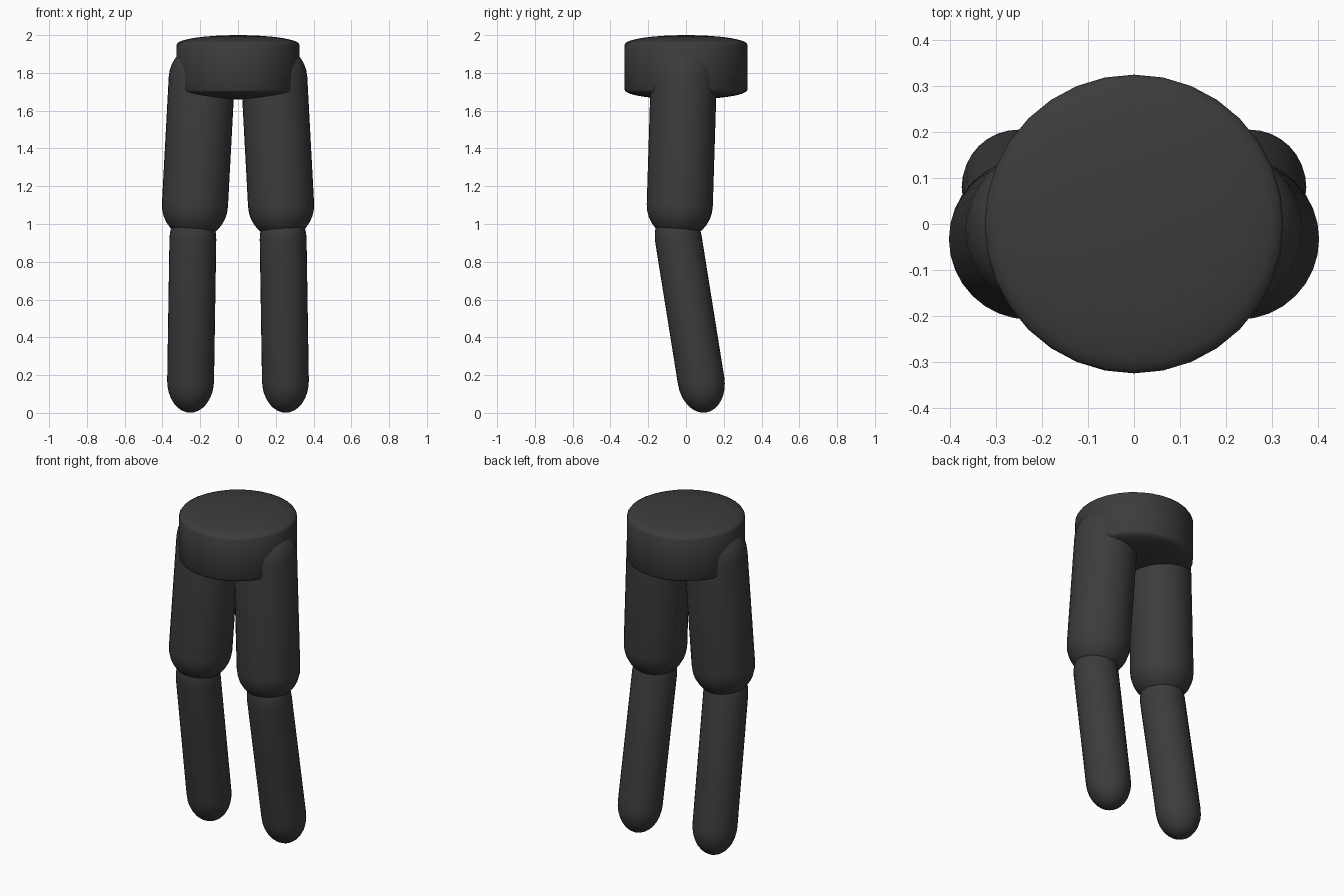
import bpy, math
from mathutils import Vector

if "Cube" in bpy.data.objects:
    bpy.data.objects.remove(bpy.data.objects["Cube"])

charcoal = bpy.data.materials.new("charcoal")
charcoal.diffuse_color = (0.045, 0.045, 0.045, 1)
charcoal.use_nodes = True
charcoal.node_tree.nodes["Principled BSDF"].inputs["Base Color"].default_value = charcoal.diffuse_color

SEGMENTS, RINGS = 32, 8


def capsule(name, bottom, top, radius, cap):
    """Tube from bottom to top, closed by half ellipsoids of height cap."""
    bottom, top = Vector(bottom), Vector(top)
    axis = top - bottom
    turn = Vector((0, 0, 1)).rotation_difference(axis)
    half = axis.length / 2
    # profile of (radius, height) from the lower pole to the upper pole
    angles = [math.pi / 2 * i / RINGS for i in range(RINGS)]
    upper = [(radius * math.cos(a), half + cap * math.sin(a)) for a in angles]
    profile = [(r, -z) for r, z in reversed(upper)] + upper
    verts = [(r * math.cos(2 * math.pi * s / SEGMENTS),
              r * math.sin(2 * math.pi * s / SEGMENTS), z)
             for r, z in profile for s in range(SEGMENTS)]
    faces = []
    for ring in range(len(profile) - 1):
        for s in range(SEGMENTS):
            a, b = ring * SEGMENTS + s, ring * SEGMENTS + (s + 1) % SEGMENTS
            faces.append((a, b, b + SEGMENTS, a + SEGMENTS))
    # poles
    low, high = len(verts), len(verts) + 1
    last = (len(profile) - 1) * SEGMENTS
    verts += [(0, 0, -half - cap), (0, 0, half + cap)]
    for s in range(SEGMENTS):
        n = (s + 1) % SEGMENTS
        faces += [(n, s, low), (last + s, last + n, high)]
    mesh = bpy.data.meshes.new(name)
    centre = (bottom + top) / 2
    mesh.from_pydata([turn @ Vector(v) + centre for v in verts], [], faces)
    mesh.shade_smooth()
    mesh.materials.append(charcoal)
    obj = bpy.data.objects.new(name, mesh)
    bpy.context.collection.objects.link(obj)
    return obj


# flattened hip drum
capsule("hips", (0, 0, 1.71), (0, 0, 1.95), 0.325, 0.05)

# mirrored legs
for side, x in (("left", 1), ("right", -1)):
    capsule(side + "_thigh", (x * 0.228, -0.033, 1.10), (x * 0.192, -0.012, 1.77), 0.175, 0.18)
    capsule(side + "_shin", (x * 0.251, 0.08, 0.17), (x * 0.239, -0.04, 0.92), 0.124, 0.17)
